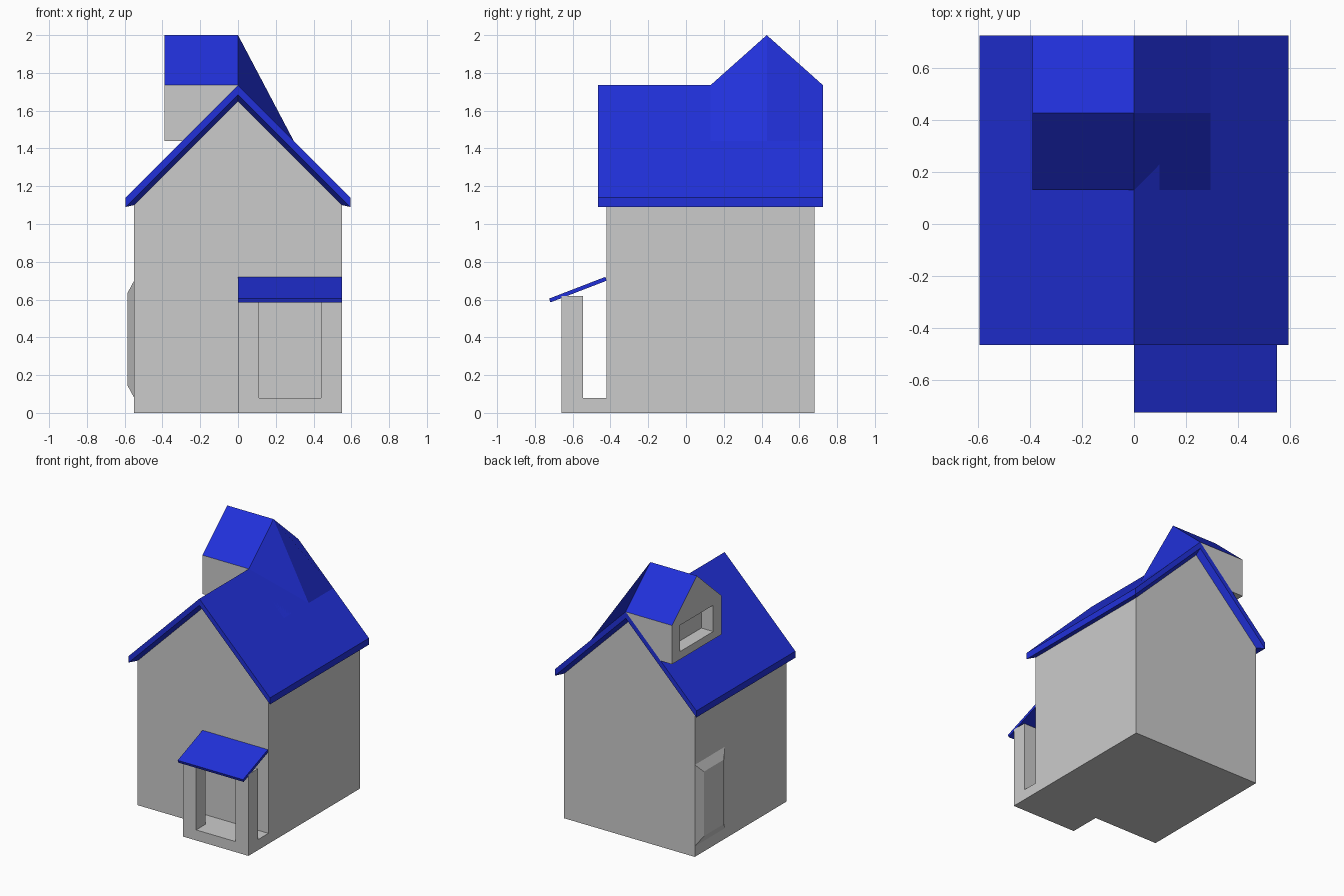
import bpy

if "Cube" in bpy.data.objects:
    bpy.data.objects.remove(bpy.data.objects["Cube"])


def material(name, color):
    m = bpy.data.materials.new(name)
    m.diffuse_color = color
    m.use_nodes = True
    m.node_tree.nodes["Principled BSDF"].inputs["Base Color"].default_value = m.diffuse_color
    return m


blue = material("blue_tiles", (0.015, 0.03, 0.7, 1))


def make(name, verts, faces, mats=()):
    me = bpy.data.meshes.new(name)
    me.from_pydata(verts, [], faces)
    for m in mats:
        me.materials.append(m)
    ob = bpy.data.objects.new(name, me)
    bpy.context.collection.objects.link(ob)
    return ob


def prism(name, profile, lo, hi, axis, mats=()):
    """Extrude a 2D profile along x ('x': points are y,z) or y ('y': points are x,z)."""
    n = len(profile)
    verts = [(t, a, b) if axis == 'x' else (a, t, b) for t in (lo, hi) for a, b in profile]
    faces = [tuple(range(n)), tuple(range(2 * n - 1, n - 1, -1))]
    faces += [(i, i + n, (i + 1) % n + n, (i + 1) % n) for i in range(n)]
    # wind the caps outward for either axis
    area = sum(profile[i][0] * profile[(i + 1) % n][1] - profile[(i + 1) % n][0] * profile[i][1]
               for i in range(n))
    if (area > 0) == (axis == 'x'):
        faces = [f[::-1] for f in faces]
    return make(name, verts, faces, mats)


def rect(a0, a1, b0, b1):
    return [(a0, b0), (a1, b0), (a1, b1), (a0, b1)]


# House body with gable ends
prism("house_body", [(-.55, 0), (.55, 0), (.55, 1.1), (0, 1.65), (-.55, 1.1)], -.42, .68, 'y')


# Main roof: three gable-shaped rings (top edge, lower edge, wall line)
def roof_ring(hx, y0, y1, eave):
    top = eave + hx
    return [(-hx, y0, eave), (0, y0, top), (hx, y0, eave),
            (hx, y1, eave), (0, y1, top), (-hx, y1, eave)]


rings = (roof_ring(.595, -.465, .725, 1.14) + roof_ring(.595, -.465, .725, 1.09)
         + roof_ring(.55, -.42, .68, 1.1))
faces = [(1, 2, 3, 4), (0, 1, 4, 5)]
for r in (0, 6):
    for i in range(6):
        j = (i + 1) % 6
        faces.append((r + i, r + 6 + i, r + 6 + j, r + j))
make("main_roof", rings, faces, [blue])

# Dormer walls: each side is a quad resting on the roof slope
Y0, YM, Y1 = .13, .4275, .725
XF, XB, ZB, ZE = -.39, -.295, 1.44, 1.735
for name, y, flip in (("dormer_wall_front", Y0, 1), ("dormer_wall_back", Y1, -1)):
    make(name, [(XF, y, ZB), (XB, y, ZB), (0, y, ZE), (XF, y, ZE)], [(0, 1, 2, 3)[::flip]])
make("dormer_floor", [(XF, Y0, ZB), (XF, Y1, ZB), (XB, Y1, ZB), (XB, Y0, ZB)], [(0, 1, 2, 3)])

# Dormer gable with recessed window
outer = [(XF, Y0, ZB), (XF, Y1, ZB), (XF, Y1, ZE), (XF, Y0, ZE)]
hole = [(x, y, z) for x in (XF, XF + .1) for y, z in rect(.23, .63, 1.5, 1.7)]
make("dormer_gable", outer + hole + [(XF, YM, 2)],
     [(0, 4, 5, 1), (1, 5, 6, 2), (2, 6, 7, 3, 12), (3, 7, 4, 0),
      (4, 8, 9, 5), (5, 9, 10, 6), (6, 10, 11, 7), (7, 11, 8, 4), (8, 11, 10, 9)])

# Dormer roof: gable over the box, then sloping down the far side of the main roof
sections = [(x, y, z) for x, side, ridge in ((XF, ZE, 2), (0, ZE, 2), (-XB, ZB, ZB))
            for y, z in ((Y0, side), (YM, ridge), (Y1, side))]
make("dormer_roof", sections,
     [(s + i, s + 3 + i, s + 4 + i, s + 1 + i) for s in (0, 3) for i in (0, 1)], [blue])

# Raised door panel on the left wall with chamfered rim
rim = [(-.55, y, z) for y, z in rect(.32, .68, .08, .70)]
panel = [(-.585, y, z) for y, z in rect(.38, .62, .145, .635)]
make("side_door", rim + panel,
     [(4, 7, 6, 5)] + [(i, i + 4, (i + 1) % 4 + 4, (i + 1) % 4) for i in range(4)])

# Porch: U-shaped front frame, floor behind it, and sloping canopy
prism("porch_frame", [(0, 0), (.55, 0), (.55, .62), (.44, .62), (.44, .08),
                      (.11, .08), (.11, .62), (0, .62)], -.66, -.545, 'y')
prism("porch_floor", rect(-.545, -.42, 0, .08), 0, .55, 'x')
prism("porch_canopy", [(-.718, .585), (-.42, .70), (-.427, .72), (-.725, .605)], 0, .55, 'x', [blue])
